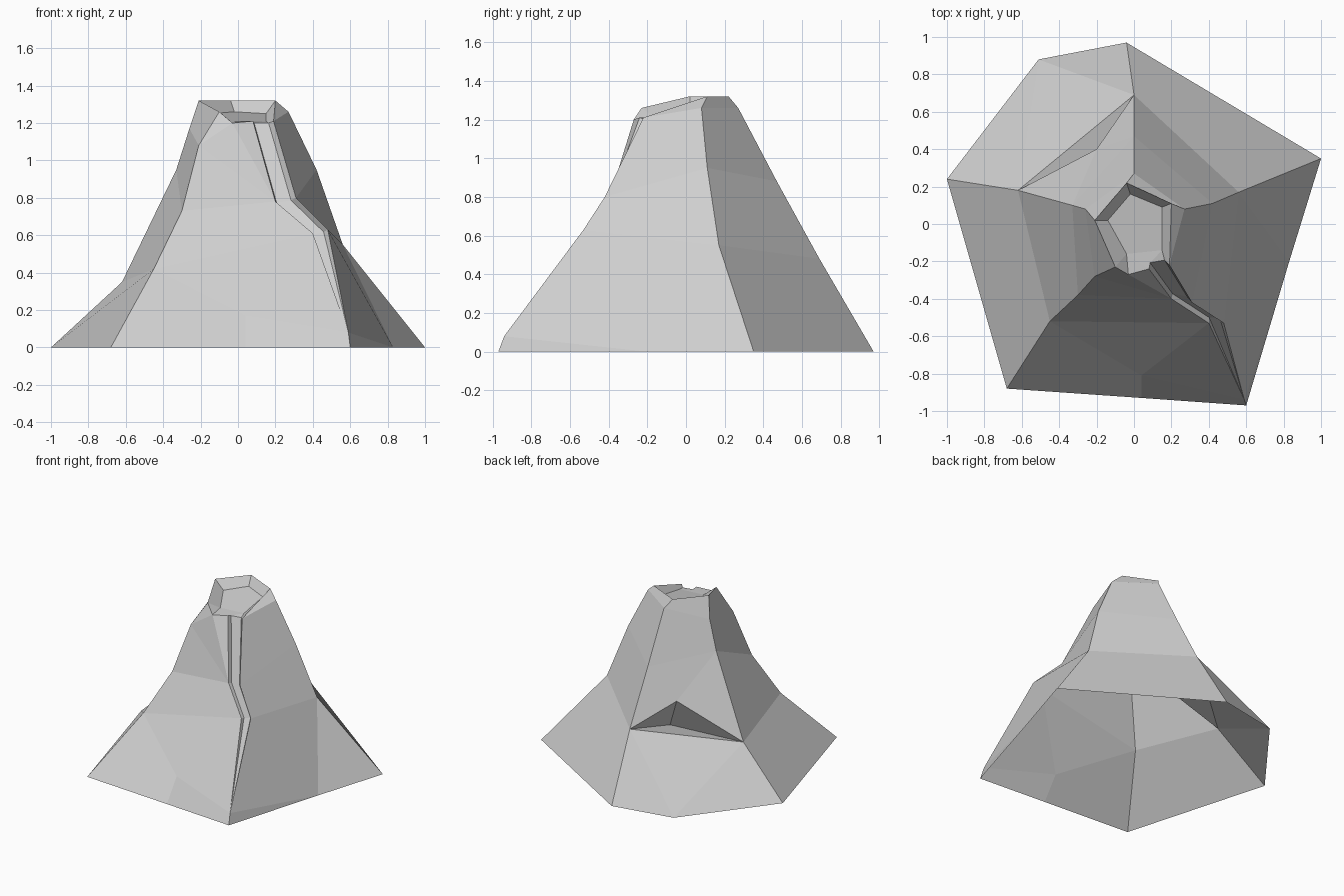
import bpy
import bmesh
from mathutils import Vector

cube = bpy.data.objects.get("Cube")
if cube:
    bpy.data.objects.remove(cube)

rock = bpy.data.materials.new("grey_rock")
rock.use_nodes = True
rock_colour = (0.62, 0.62, 0.62, 1)
rock.diffuse_color = rock_colour
rock.node_tree.nodes["Principled BSDF"].inputs["Base Color"].default_value = rock_colour

bm = bmesh.new()


def rib(*points):
    """Vertices of one ridge line, listed from the ground upwards."""
    return [bm.verts.new(p) for p in points]


def face(*verts):
    """Face that skips repeated vertices."""
    unique = list(dict.fromkeys(verts))
    if len(unique) > 2:
        bm.faces.new(unique)


def bridge(first, second):
    """Strip of faces between two ridge lines."""
    for a, b, c, d in zip(first, second, second[1:], first[1:]):
        face(a, b, c, d)


# Main ridges: ground, lower bend, upper bend, shoulder, rim
right = rib((1, .35, 0), (.56, .17, .55), (.42, .11, .95), (.27, .08, 1.26), (.2, .11, 1.32))
back = rib((-.04, .97, 0), (0, .69, .48), (0, .47, .88), (0, .27, 1.26), (-.04, .22, 1.32))
left = rib((-1, .24, 0), (-.62, .18, .35), (-.33, .1, .95), (-.26, .08, 1.17), (-.21, .02, 1.32))
front = rib((-.68, -.88, 0), (-.45, -.52, .42), (-.3, -.38, .73), (-.21, -.28, 1.08), (-.1, -.23, 1.26))

# Lava channel: two banks that meet near the ground, with a sunken bed
foot = rib((.6, -.97, 0), (.59, -.94, .08))
bank_a = foot + rib((.4, -.53, .61), (.2, -.4, .78), (.08, -.24, 1.21))
bank_b = foot + rib((.48, -.53, .63), (.31, -.42, .8), (.19, -.22, 1.21))


def bed_point(near, far, share):
    """Point across the channel, pushed into the slope."""
    return near.co.lerp(far.co, share) + Vector((-.01, .03, -.01))


bed_a = foot + rib(*[bed_point(a, b, .15) for a, b in zip(bank_a[2:], bank_b[2:])])
bed_b = foot + rib(*[bed_point(a, b, .85) for a, b in zip(bank_a[2:], bank_b[2:])])
for one, two in ((bank_a, bed_a), (bed_a, bed_b), (bed_b, bank_b)):
    bridge(one, two)

# Plain side walls
bridge(right, back)
bridge(left, front)

# Right wall, folded from the channel to a point on the ground
ground, = rib((.83, -.2, 0))
bridge([ground, ground] + right[1:], bank_b + bank_b[-1:])
face(ground, right[0], right[1])

# Back left wall: low skirt, recess tucked under the upper slope
skirt, = rib((-.51, .88, 0))
recess, brow = rib((-.08, .31, .39), (-.2, .4, .64))
face(back[0], skirt, back[1])
face(skirt, left[0], left[1])
face(skirt, left[1], back[1])
face(back[1], left[1], recess)
face(back[1], recess, brow)
face(recess, left[1], brow)
face(back[1], brow, back[2])
face(brow, left[1], left[2])
face(brow, left[2], back[2])
bridge(back[2:], left[2:])

# Front wall with a bulge near the ground and a notch at the rim
bulge = rib((.04, -.93, 0), (.04, -.81, .17))
notch, = rib((-.03, -.27, 1.2))
bridge(front[:2], bulge)
bridge(bulge, foot)
face(bulge[1], foot[1], bank_a[2])
face(bulge[1], bank_a[2], front[1])
face(front[1], bank_a[2], bank_a[3], front[2])
face(front[2], bank_a[3], front[3])
face(front[3], bank_a[3], notch)
face(notch, bank_a[3], bank_a[4])
face(front[3], notch, front[4])

# Crater walls and floor
floor = rib((.15, .09, 1.25), (-.02, .16, 1.26), (-.14, .02, 1.25), (-.04, -.16, 1.21), (.15, -.14, 1.21))
f_right, f_back, f_left, f_front, f_mouth = floor
rim = [right[4], back[4], left[4], front[4], notch, bank_a[4], bed_a[4], bed_b[4], bank_b[4], right[4]]
inner = [f_right, f_back, f_left, f_front, f_front, f_front, f_mouth, f_mouth, f_mouth, f_right]
bridge(rim, inner)
face(*floor)

bmesh.ops.recalc_face_normals(bm, faces=bm.faces[:])
mesh = bpy.data.meshes.new("volcano_shell")
bm.to_mesh(mesh)
bm.free()
mesh.materials.append(rock)
volcano = bpy.data.objects.new("volcano_shell", mesh)
bpy.context.collection.objects.link(volcano)
